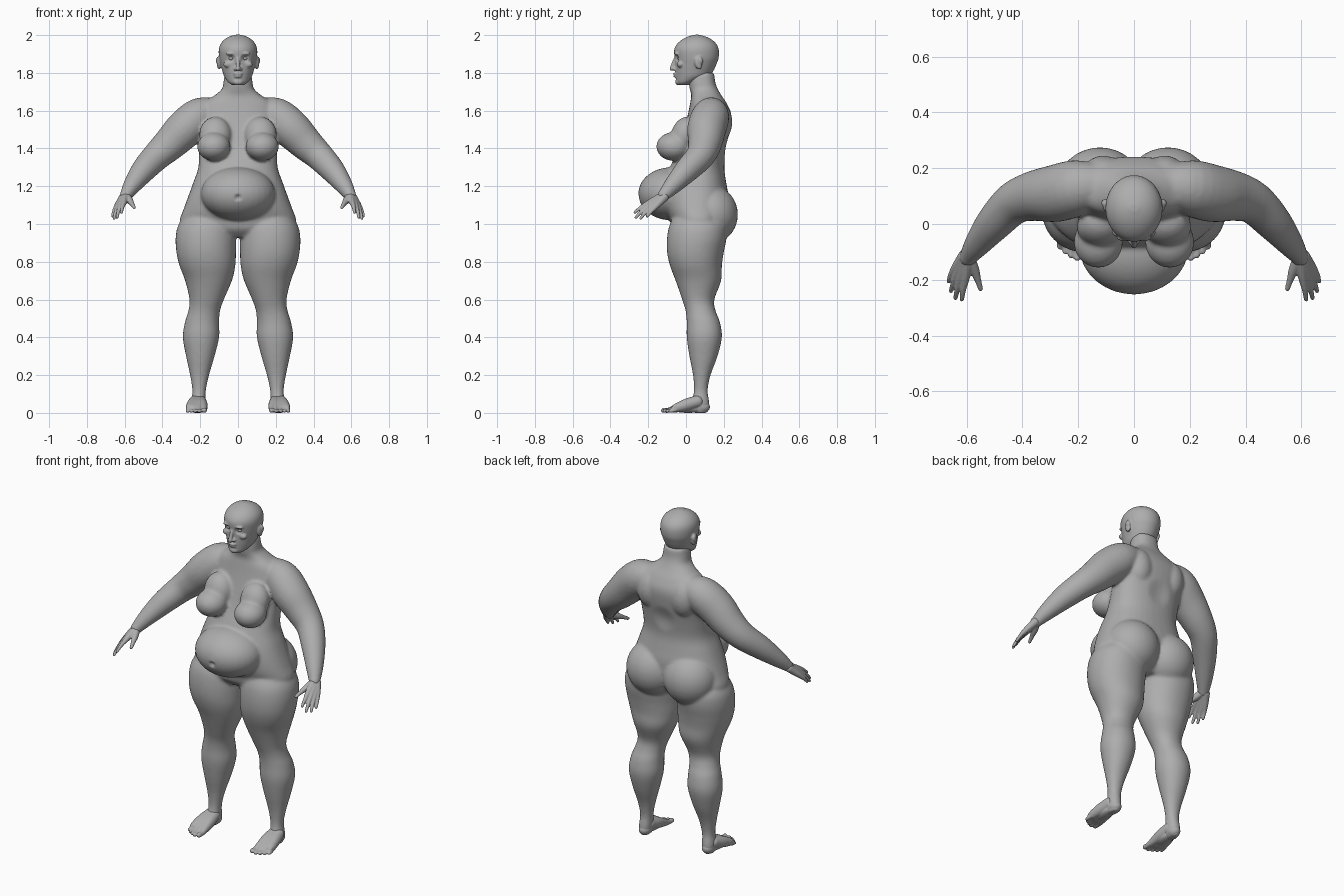
import bpy, bmesh, math
from mathutils import Vector, Matrix

cube = bpy.data.objects.get("Cube")
if cube:
    bpy.data.objects.remove(cube, do_unlink=True)

clay = bpy.data.materials.new("grey clay")
clay.use_nodes = True
GREY = (0.42, 0.42, 0.42, 1)
clay.diffuse_color = GREY
clay.node_tree.nodes["Principled BSDF"].inputs["Base Color"].default_value = GREY
SIDES = (1, -1)


def spline(rows, steps=4):
    """Catmull-Rom resampling of rows of numbers."""
    out = []
    for i in range(len(rows) - 1):
        a, b, c, d = (rows[min(max(i + k, 0), len(rows) - 1)] for k in (-1, 0, 1, 2))
        for s in range(steps):
            t = s / steps
            out.append([0.5 * (2 * q + (r - p) * t + (2 * p - 5 * q + 4 * r - w) * t * t
                               + (3 * q - p - 3 * r + w) * t ** 3)
                        for p, q, r, w in zip(a, b, c, d)])
    return out + [list(rows[-1])]


def skin(bm, rings):
    """Closed skin over a stack of rings."""
    loops = [[bm.verts.new(p) for p in ring] for ring in rings]
    n = len(loops[0])
    for a, b in zip(loops, loops[1:]):
        for i in range(n):
            bm.faces.new((a[i], a[(i + 1) % n], b[(i + 1) % n], b[i]))
    bm.faces.new(loops[0])
    bm.faces.new(loops[-1])


def loft(bm, rows, side=1, power=2.0, n=40):
    """Vertical loft; rows are z, x min, x max, y front, y back."""
    def bend(v):
        return math.copysign(abs(v) ** (2 / power), v)
    rings = []
    for z, x0, x1, y0, y1 in spline(rows):
        ring = []
        for i in range(n):
            a = math.tau * i / n
            ring.append((side * ((x0 + x1) / 2 + (x1 - x0) / 2 * bend(math.cos(a))),
                         (y0 + y1) / 2 + (y1 - y0) / 2 * bend(math.sin(a)), z))
        rings.append(ring)
    skin(bm, rings)


def ball(bm, centre, radii, side=1, tilt=0):
    m = (Matrix.Translation((centre[0] * side, centre[1], centre[2]))
         @ Matrix.Rotation(tilt, 4, 'X') @ Matrix.Diagonal((*radii, 1)))
    bmesh.ops.create_uvsphere(bm, u_segments=32, v_segments=20, radius=1, matrix=m)


def tube(bm, rows, side=1, n=24):
    """Round limb along a path; rows are x, y, z, radius."""
    pts = spline(rows)
    pos = [Vector((side * p[0], p[1], p[2])) for p in pts]
    rings = []
    for i, p in enumerate(pos):
        d = (pos[min(i + 1, len(pos) - 1)] - pos[max(i - 1, 0)]).normalized()
        u = d.cross(Vector((0, 0, 1))).normalized()
        v = d.cross(u)
        rings.append([p + pts[i][3] * (u * math.cos(math.tau * k / n) + v * math.sin(math.tau * k / n))
                      for k in range(n)])
    skin(bm, rings)
    for row in (rows[0], rows[-1]):
        ball(bm, row[:3], (row[3],) * 3, side)


def finish(bm, name, voxel, rounds, dents=()):
    """Fuse the overlapping shells into one smooth skin, then press in dents."""
    bmesh.ops.recalc_face_normals(bm, faces=bm.faces)
    mesh = bpy.data.meshes.new(name)
    bm.to_mesh(mesh)
    bm.free()
    mesh.materials.append(clay)
    obj = bpy.data.objects.new(name, mesh)
    bpy.context.collection.objects.link(obj)
    if voxel:
        remesh = obj.modifiers.new("fuse", 'REMESH')
        remesh.mode = 'VOXEL'
        remesh.voxel_size = voxel
        relax = obj.modifiers.new("relax", 'SMOOTH')
        relax.factor = 0.5
        relax.iterations = rounds
        graph = bpy.context.evaluated_depsgraph_get()
        fused = bpy.data.meshes.new_from_object(obj.evaluated_get(graph))
        obj.modifiers.clear()
        obj.data = fused
        if not fused.materials:
            fused.materials.append(clay)
    for v in obj.data.vertices:
        for centre, radius, depth in dents:
            d = (v.co - Vector(centre)).length / radius
            if d < 1:
                v.co.y += depth * (1 - d * d) ** 2
        v.co.z = max(v.co.z, 0)
    obj.data.shade_smooth()
    return obj


# Torso and neck: z, half width, front, back
body = bmesh.new()
torso = [(.93, .22, -.03, .15), (.97, .29, -.07, .19), (1.02, .308, -.085, .215),
         (1.08, .288, -.11, .225), (1.15, .262, -.12, .225), (1.22, .237, -.11, .213),
         (1.3, .21, -.085, .203), (1.4, .207, -.04, .215), (1.5, .213, -.01, .235),
         (1.58, .215, .01, .24), (1.64, .185, .022, .215), (1.68, .125, .028, .188),
         (1.715, .085, .02, .168), (1.75, .077, .015, .155), (1.8, .07, .02, .15)]
loft(body, [(z, -w, w, f, b) for z, w, f, b in torso], power=2.3)
ball(body, (0, -.08, 1.16), (.197, .173, .14))

leg = [(1.08, .06, .25, -.04, .16), (1.0, .02, .313, -.085, .21), (.93, .011, .33, -.1, .215),
       (.85, .011, .326, -.1, .2), (.78, .014, .31, -.085, .19), (.7, .032, .28, -.055, .186),
       (.6, .075, .257, -.02, .15), (.54, .095, .263, -.002, .157), (.48, .1, .281, .004, .18),
       (.4, .1, .292, .004, .19), (.3, .124, .275, .018, .167), (.2, .153, .254, .037, .13),
       (.12, .17, .242, .042, .115), (.06, .173, .247, .03, .123), (.02, .178, .243, .03, .123),
       (0, .19, .235, .04, .11)]
arm = [(.12, .14, 1.595, .075), (.2, .13, 1.57, .1), (.28, .11, 1.505, .103), (.36, .1, 1.425, .09),
       (.43, .075, 1.36, .077), (.5, .005, 1.285, .066), (.56, -.07, 1.205, .048), (.595, -.12, 1.15, .032)]
for s in SIDES:
    loft(body, leg, s, power=2.1)
    tube(body, arm, s)
    # Buttock, breast and the slope above it
    ball(body, (.122, .13, 1.05), (.155, .145, .155), s)
    ball(body, (.128, -.065, 1.41), (.088, .092, .076), s)
    ball(body, (.12, -.01, 1.47), (.085, .07, .1), s, tilt=-.3)
    # Shoulder blade
    ball(body, (.11, .17, 1.54), (.08, .075, .11), s)
finish(body, "body", .009, 6, [((0, -.25, 1.14), .022, .016), ((0, .24, 1.4), .09, -.012)])

# Head: z, half width, front, back
head = bmesh.new()
skull = [(1.735, .03, -.04, .02), (1.75, .052, -.05, .05), (1.78, .073, -.054, .12),
         (1.81, .083, -.056, .145), (1.85, .094, -.056, .163), (1.88, .1, -.06, .173),
         (1.92, .102, -.063, .174), (1.95, .094, -.05, .163), (1.975, .074, -.023, .138),
         (1.992, .047, .01, .105), (2.002, .015, .045, .07)]
loft(head, [(z, -w, w, f, b) for z, w, f, b in skull])
# Nose, lips and chin
tube(head, [(0, -.052, 1.885, .009), (0, -.066, 1.85, .01), (0, -.075, 1.822, .012)])
ball(head, (0, -.054, 1.795), (.024, .014, .007))
ball(head, (0, -.052, 1.781), (.021, .014, .007))
ball(head, (0, -.04, 1.752), (.028, .017, .018))
for s in SIDES:
    ball(head, (.013, -.06, 1.82), (.01, .012, .008), s)
    ball(head, (.036, -.048, 1.902), (.028, .014, .009), s)
    ball(head, (.052, -.03, 1.845), (.026, .018, .018), s)
    # Ear
    ball(head, (.1, .065, 1.853), (.012, .02, .035), s, tilt=.2)
    ball(head, (.105, .075, 1.865), (.012, .014, .022), s, tilt=.2)
finish(head, "head", .005, 2, [((s * .036, -.053, 1.877), .026, .016) for s in SIDES])

eyes = bmesh.new()
for s in SIDES:
    ball(eyes, (.036, -.03, 1.877), (.016, .014, .011), s)
finish(eyes, "eyes", 0, 0)

# Hands: each finger runs from the wrist through its knuckle to its tip
fingers = [((.603, -.185, 1.118), (.612, -.235, 1.09), (.617, -.27, 1.062)),
           ((.618, -.18, 1.108), (.632, -.23, 1.072), (.64, -.265, 1.035)),
           ((.63, -.17, 1.1), (.647, -.212, 1.064), (.656, -.24, 1.03)),
           ((.638, -.155, 1.098), (.656, -.183, 1.068), (.664, -.205, 1.042))]
thumb = [(.59, -.125, 1.145, .022), (.572, -.165, 1.122, .018), (.56, -.2, 1.105, .012), (.55, -.232, 1.088, .009)]
# Feet: x and y of each toe tip, from the big toe outward
toes = [(.178, -.117, .014), (.204, -.122, .011), (.226, -.113, .0105), (.247, -.099, .01), (.266, -.082, .01)]
for s, word in zip(SIDES, ("left", "right")):
    hand = bmesh.new()
    for k, (knuckle, joint, tip) in enumerate(fingers):
        tube(hand, [(.593 + .005 * k, -.115, 1.153 - .004 * k, .023), (*knuckle, .0165),
                    (*joint, .0105), (*tip, .008)], s, 16)
    tube(hand, thumb, s, 16)
    finish(hand, word + "_hand", .004, 2)

    foot = bmesh.new()
    for x, y, r in toes:
        fan = (x - .21)
        tube(foot, [(.21 + fan * .3, .06, .06, .033), (.21 + fan * .55, 0, .042, .032),
                    (.21 + fan * .85, -.06, .022, .021), (x, y + .025, .014, r), (x, y, r, r)], s, 16)
    ball(foot, (.21, .085, .032), (.035, .042, .034), s)
    ball(foot, (.213, .01, .02), (.035, .09, .02), s)
    finish(foot, word + "_foot", .005, 2)
